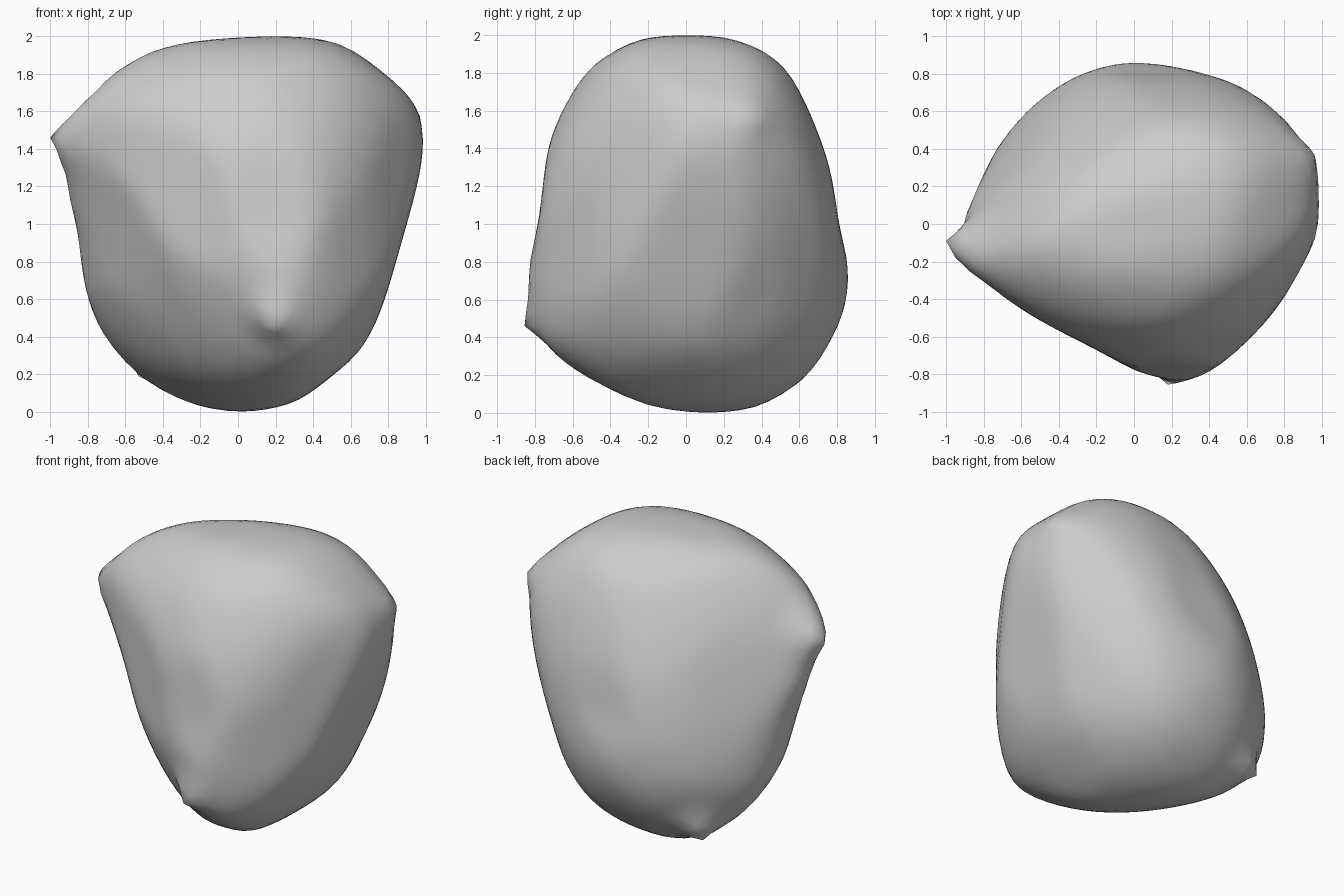
import bpy
import bmesh
from math import sin, cos, radians
from mathutils import Vector

default_cube = bpy.data.objects.get("Cube")
if default_cube:
    bpy.data.objects.remove(default_cube, do_unlink=True)

STEPS = 4       # curve steps between two outline points
BAND = 0.04     # how near a direction must be to an outline to be held by it
ROUND = 1.7     # usual sum of the two radii of curvature
PULL = 0.04     # how firmly the outlines hold the surface
GLIDE = 0.8     # share of each change carried on to the next turn


def smooth_loop(points):
    """Closed smooth curve through outline points given in hundredths."""
    pts = [Vector(p) / 100 for p in points]
    count = len(pts)
    loop = []
    for i in range(count):
        a, b, c, d = (pts[(i + k) % count] for k in (-1, 0, 1, 2))
        for step in range(STEPS):
            t = step / STEPS
            loop.append(b + (c - a) * t / 2
                        + (2 * a - 5 * b + 4 * c - d) * t * t / 2
                        + (3 * b - a - 3 * c + d) * t ** 3 / 2)
    return loop


def cross(a, b):
    return a.x * b.y - a.y * b.x


class Outline:
    """An outline of the rock in the plane facing a compass turn and a tilt."""

    def __init__(self, turn, tilt, points):
        turn, tilt = radians(turn), radians(tilt)
        self.right = Vector((cos(turn), sin(turn), 0))
        self.up = Vector((-sin(turn) * sin(tilt), cos(turn) * sin(tilt), cos(tilt)))
        self.axis = self.right.cross(self.up)
        self.loop = smooth_loop(points)
        self.edges = list(zip(self.loop, self.loop[1:] + self.loop[:1]))

    def flatten(self, vector):
        return Vector((vector.dot(self.right), vector.dot(self.up)))

    def support(self, normal):
        """Distance of the outermost tangent line facing a direction."""
        flat = self.flatten(normal)
        return max(flat.dot(p) for p in self.loop)

    def reach(self, point):
        """Share of the way from the middle to the outline."""
        flat = self.flatten(point)
        for start, end in self.edges:
            if cross(start, flat) >= 0 and cross(flat, end) >= 0:
                return cross(flat, end - start) / cross(start, end)
        return 0.0


# Outlines of the rock, counter-clockwise around its middle
front = Outline(0, 0, [
    (99, 42), (90, 72), (62, 94), (20, 100), (-47, 93), (-80, 71), (-100, 46),
    (-87, 3), (-80, -40), (-62, -76), (-30, -95), (6, -100), (44, -89), (70, -60), (87, -10)])
side = Outline(90, 0, [
    (86, -40), (81, 0), (73, 40), (50, 87), (20, 99), (-18, 99), (-46, 88),
    (-70, 51), (-78, 2), (-86, -52), (-57, -85), (-15, -98), (20, -100), (58, -88)])
top = Outline(0, 90, [
    (99, 10), (95, 39), (62, 71), (8, 86), (-28, 80), (-63, 56), (-85, 17),
    (-100, -9), (-65, -42), (-20, -67), (18, -85), (43, -77), (72, -50), (95, -18)])
front_corner = Outline(35, 25, [
    (99, 43), (89, 60), (69, 82), (39, 92), (-1, 96), (-41, 94), (-73, 80), (-87, 60),
    (-73, 11), (-59, -37), (-34, -81), (0, -103), (57, -75), (78, -43), (94, -3)])
back_corner = Outline(215, 25, [
    (87, 26), (84, 46), (62, 71), (32, 92), (-19, 106), (-49, 99), (-80, 81), (-99, 60),
    (-96, 14), (-82, -40), (-68, -73), (-37, -96), (11, -105), (54, -69), (71, -24)])
underside = Outline(145, -25, [
    (83, -29), (74, 14), (59, 53), (37, 83), (16, 99), (-24, 109), (-65, 92), (-82, 71),
    (-88, -7), (-84, -48), (-71, -77), (-22, -91), (38, -84), (76, -65)])
outlines = (front, side, top, front_corner, back_corner, underside)

# A sphere of directions, each with the distance of the rock's tangent plane
bm = bmesh.new()
bmesh.ops.create_icosphere(bm, subdivisions=5, radius=1)
bm.verts.ensure_lookup_table()
normals = [v.co.normalized() for v in bm.verts]
rings = [[e.other_vert(v).index for e in v.link_edges] for v in bm.verts]
spread = [sum((normals[j] - n).length_squared for j in ring) / len(ring)
          for n, ring in zip(normals, rings)]
held = {}
for i, n in enumerate(normals):
    near = [(o, o.support(n)) for o in outlines if abs(n.dot(o.axis)) < BAND]
    if near:
        held[i] = near
free = [i for i in range(len(normals)) if i not in held]
planes = [0.9] * len(normals)


def bend(values, target):
    """Difference between the local curvature radii and the target."""
    return [sum([values[j] for j in ring]) / len(ring) - value
            + s * (value / 2 - target / 4)
            for value, ring, s in zip(values, rings, spread)]


def contact(i):
    """Point where the tangent plane touches the rock."""
    slope = Vector()
    for j in rings[i]:
        slope += (normals[j] - normals[i]) * (planes[j] - planes[i])
    return normals[i] * planes[i] + slope * 2 / (spread[i] * len(rings[i]))


def outline_planes():
    """Tangent planes beside each outline that would touch it."""
    wanted = {}
    for i, near in held.items():
        point = contact(i)
        total = 0
        for outline, support in near:
            depth = max(-1, min(1, point.dot(outline.axis)))
            total += support + depth * normals[i].dot(outline.axis)
        wanted[i] = total / len(near)
    return wanted


# Fill in the planes between the outlines roughly
for turn in range(200):
    if turn % 10 == 0:
        for i, value in outline_planes().items():
            planes[i] = value
    change = bend(planes, ROUND)
    for i in free:
        planes[i] += change[i] * 0.9

# Then even out the curvature everywhere while the outlines pull
speed = [0.0] * len(planes)
for turn in range(600):
    if turn % 10 == 0:
        wanted = outline_planes()
    force = [-f / 2 for f in bend(bend(planes, ROUND), 0)]
    for i, value in wanted.items():
        force[i] += PULL * (value - planes[i])
    speed = [GLIDE * s + f for s, f in zip(speed, force)]
    planes = [p + s for p, s in zip(planes, speed)]

# Push the sphere out to the planes, and keep the hollows of the outlines
facets = [n / h for n, h in zip(normals, planes)]
for vert, n in zip(bm.verts, normals):
    point = n / max([n.dot(f) for f in facets])
    vert.co = point / max(1, max(o.reach(point) for o in outlines))
for _ in range(3):
    bmesh.ops.smooth_vert(bm, verts=bm.verts[:], factor=0.5,
                          use_axis_x=True, use_axis_y=True, use_axis_z=True)
bmesh.ops.translate(bm, verts=bm.verts[:], vec=(0, 0, 1))

# Small pinched corners: tip and width
for tip, width in (((-1, -0.09, 1.46), 0.26), ((0.18, -0.855, 0.46), 0.2),
                   ((0.96, 0.37, 1.58), 0.2), ((-0.53, 0.57, 0.19), 0.2)):
    tip = Vector(tip)
    base = min((v.co for v in bm.verts), key=lambda co: (co - tip).length).copy()
    for vert in bm.verts:
        fade = max(0, 1 - (vert.co - base).length / width)
        vert.co += (tip - base) * fade ** 1.5

mesh = bpy.data.meshes.new("rock")
bm.to_mesh(mesh)
bm.free()
for face in mesh.polygons:
    face.use_smooth = True

# Plain grey stone
stone = bpy.data.materials.new("grey stone")
stone.use_nodes = True
colour = (0.6, 0.6, 0.6, 1)
stone.diffuse_color = colour
for node in stone.node_tree.nodes:
    if node.type == 'BSDF_PRINCIPLED':
        node.inputs["Base Color"].default_value = colour
mesh.materials.append(stone)

rock = bpy.data.objects.new("rock", mesh)
bpy.context.scene.collection.objects.link(rock)
